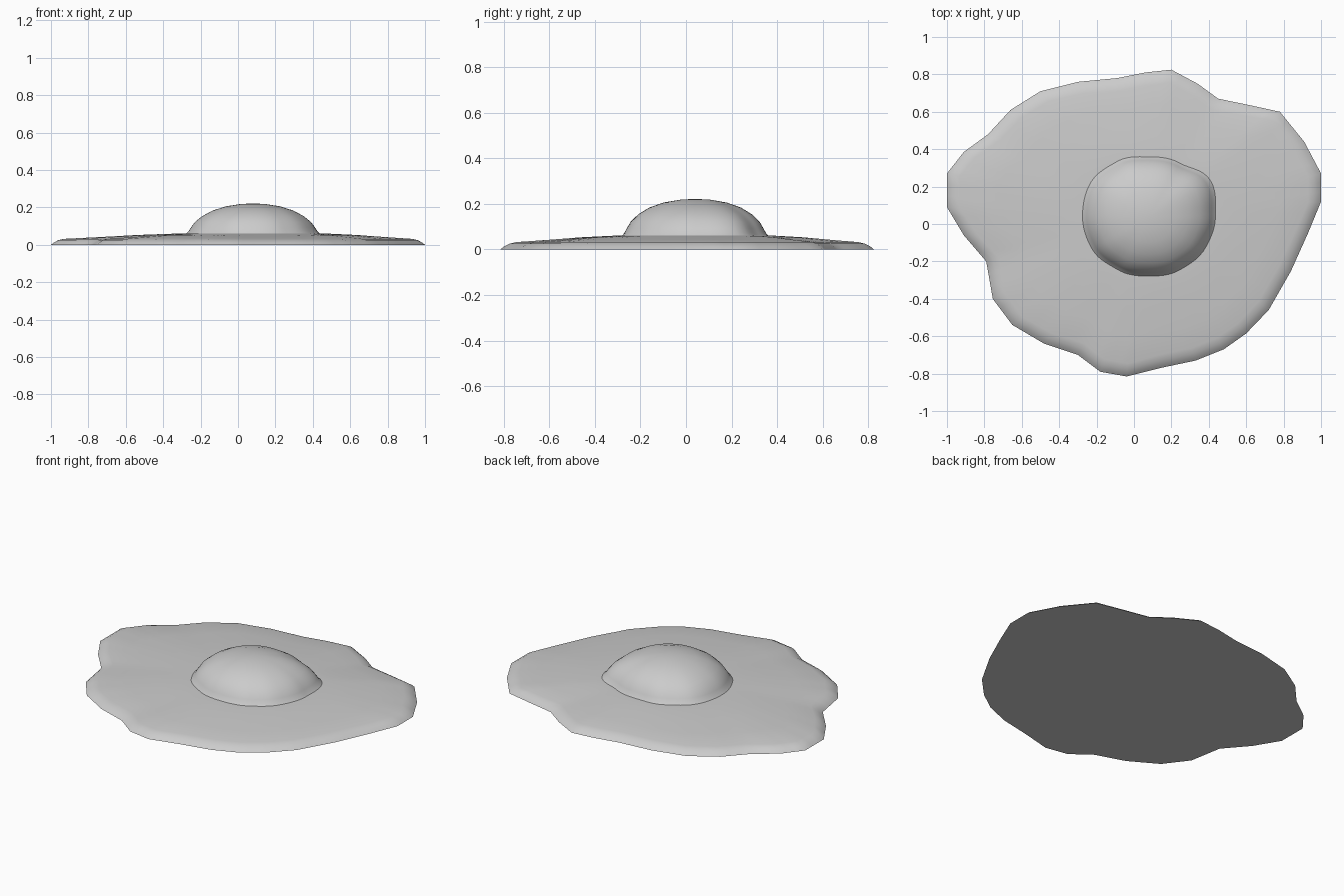
import bpy
import bmesh
import math
from mathutils import Vector

cube = bpy.data.objects.get("Cube")
if cube:
    bpy.data.objects.remove(cube, do_unlink=True)

CENTRE = Vector((0.08, 0.04))
SPLITS = 3  # spokes per outline edge

# Irregular rim of the egg white, counter-clockwise
RIM = [(1, .27), (.91, .44), (.78, .6), (.62, .635), (.45, .67), (.34, .75), (.2, .825),
       (.06, .81), (-.09, .78), (-.3, .76), (-.5, .71), (-.66, .61), (-.78, .48),
       (-.91, .385), (-1, .27), (-1, .09), (-.91, -.06), (-.79, -.2), (-.755, -.4),
       (-.65, -.54), (-.48, -.64), (-.3, -.7), (-.18, -.79), (-.04, -.815), (.14, -.77),
       (.33, -.73), (.48, -.67), (.6, -.585), (.72, -.46), (.84, -.25), (.93, -.05), (1, .12)]

# Yolk radius at even steps of angle, and its height profile as (scale, z)
YOLK_RADII = [.35, .375, .325, .315, .335, .355, .35, .345, .325, .315, .325, .34]
YOLK_PROFILE = [(1.02, .06), (.985, .072), (.95, .092), (.89, .122), (.78, .154),
                (.62, .184), (.42, .206), (.2, .218)]
YOLK_TOP = .222

# Egg white: rounded lip as (inset, z), then slope as (fraction towards yolk, z)
LIP = [(0, 0), (.015, .012), (.04, .025), (.07, .032)]
SLOPE = [(.3, .042), (.6, .053), (.85, .059), (1, .062)]


def make_material(name, colour):
    mat = bpy.data.materials.new(name)
    mat.use_nodes = True
    mat.diffuse_color = colour
    mat.node_tree.nodes["Principled BSDF"].inputs["Base Color"].default_value = colour
    return mat


def yolk_radius(direction):
    """Smoothly blended yolk radius in a direction."""
    count = len(YOLK_RADII)
    step = math.atan2(direction.y, direction.x) / math.tau * count
    index = math.floor(step)
    blend = (1 - math.cos((step - index) * math.pi)) / 2
    start, end = YOLK_RADII[index % count], YOLK_RADII[(index + 1) % count]
    return start + (end - start) * blend


def build_rings(name, rings, top_z, material, floor=False):
    """Skin a stack of closed rings and close it with a fan at the top."""
    bm = bmesh.new()
    loops = [[bm.verts.new(point) for point in ring] for ring in rings]
    top = bm.verts.new((*CENTRE, top_z))
    count = len(loops[0])
    for i in range(count):
        j = (i + 1) % count
        for low, high in zip(loops, loops[1:]):
            bm.faces.new((low[i], low[j], high[j], high[i]))
        bm.faces.new((loops[-1][i], loops[-1][j], top))
    if floor:
        bm.faces.new(loops[0][::-1])
    mesh = bpy.data.meshes.new(name)
    bm.to_mesh(mesh)
    bm.free()
    mesh.materials.append(material)
    obj = bpy.data.objects.new(name, mesh)
    bpy.context.collection.objects.link(obj)
    bpy.ops.object.select_all(action='DESELECT')
    obj.select_set(True)
    bpy.context.view_layer.objects.active = obj
    bpy.ops.object.shade_smooth_by_angle(angle=math.radians(50))
    return obj


# Points along the rim, with matching points around the yolk
rim = []
for a, b in zip(RIM, RIM[1:] + RIM[:1]):
    rim += [Vector(a).lerp(Vector(b), k / SPLITS) for k in range(SPLITS)]
spokes = [(p - CENTRE).normalized() for p in rim]
yolk_edge = [CENTRE + d * yolk_radius(d) for d in spokes]

grey = make_material("light grey", (0.6, 0.6, 0.6, 1))

# Egg white
white_rings = [[(*(p - d * inset), z) for p, d in zip(rim, spokes)] for inset, z in LIP]
lip_end = [p - d * LIP[-1][0] for p, d in zip(rim, spokes)]
white_rings += [[(*p.lerp(q, f), z) for p, q in zip(lip_end, yolk_edge)] for f, z in SLOPE]
build_rings("egg_white", white_rings, .062, grey, floor=True)

# Yolk, rounder towards the top
mean = sum(YOLK_RADII) / len(YOLK_RADII)
yolk_rings = []
for scale, z in YOLK_PROFILE:
    yolk_rings.append([(*(CENTRE + d * scale * (mean + (yolk_radius(d) - mean) * scale)), z)
                       for d in spokes])
build_rings("yolk", yolk_rings, YOLK_TOP, grey)
